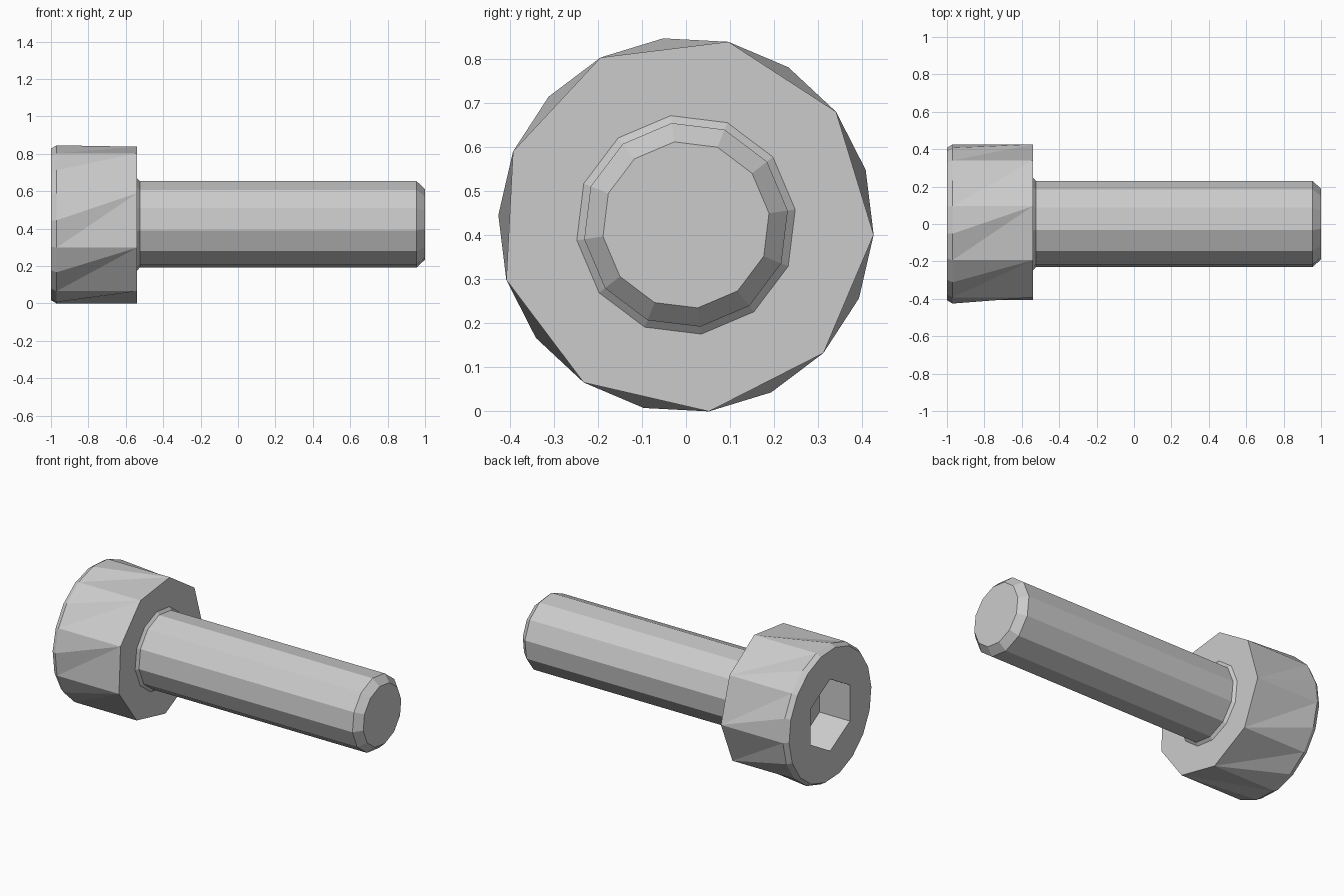
import bpy, bmesh
from math import sin, cos, radians, pi

if "Cube" in bpy.data.objects:
    bpy.data.objects.remove(bpy.data.objects["Cube"])

CZ = 0.423  # height of the screw axis


def ring(bm, x, r, n, phase):
    """Ring of vertices around the x axis."""
    a0 = radians(phase)
    return [bm.verts.new((x, r * cos(a0 + 2 * pi * i / n), CZ + r * sin(a0 + 2 * pi * i / n)))
            for i in range(n)]


def stitch(bm, small, large):
    """Join two rings; the large one has a whole multiple of the small one's sides."""
    n, k, m = len(small), len(large) // len(small), len(large)
    for i in range(n):
        s0, s1 = small[i], small[(i + 1) % n]
        if k == 1:
            bm.faces.new((s0, large[i], large[(i + 1) % n], s1))
            continue
        for j in range(k):
            bm.faces.new((s0, large[(k * i + j) % m], large[(k * i + j + 1) % m]))
        bm.faces.new((s0, large[(k * i + k) % m], s1))


def finish(bm, name):
    bmesh.ops.recalc_face_normals(bm, faces=bm.faces[:])
    me = bpy.data.meshes.new(name)
    bm.to_mesh(me)
    bm.free()
    ob = bpy.data.objects.new(name, me)
    bpy.context.collection.objects.link(ob)


# Head: nine-sided shoulder, eighteen-sided rim, hexagonal socket
bm = bmesh.new()
shoulder = ring(bm, -0.54, 0.426, 9, -3)
rim = ring(bm, -0.97, 0.426, 18, -3)
face_edge = ring(bm, -1.0, 0.408, 18, -3)
hex_top = ring(bm, -1.0, 0.225, 6, 90)
hex_floor = ring(bm, -0.79, 0.225, 6, 90)
bm.faces.new(shoulder)
stitch(bm, shoulder, rim)
stitch(bm, rim, face_edge)
stitch(bm, hex_top, face_edge[4:] + face_edge[:4])
stitch(bm, hex_top, hex_floor)
bm.faces.new(hex_floor)
finish(bm, "screw_head")

# Shank: small fillet under the head, straight shaft, chamfered tip
bm = bmesh.new()
profile = [(-0.54, 0.25), (-0.525, 0.233), (0.955, 0.233), (1.0, 0.19)]
rings = [ring(bm, x, r, 12, 8) for x, r in profile]
for a, b in zip(rings, rings[1:]):
    stitch(bm, a, b)
bm.faces.new(rings[-1])
finish(bm, "screw_shank")
